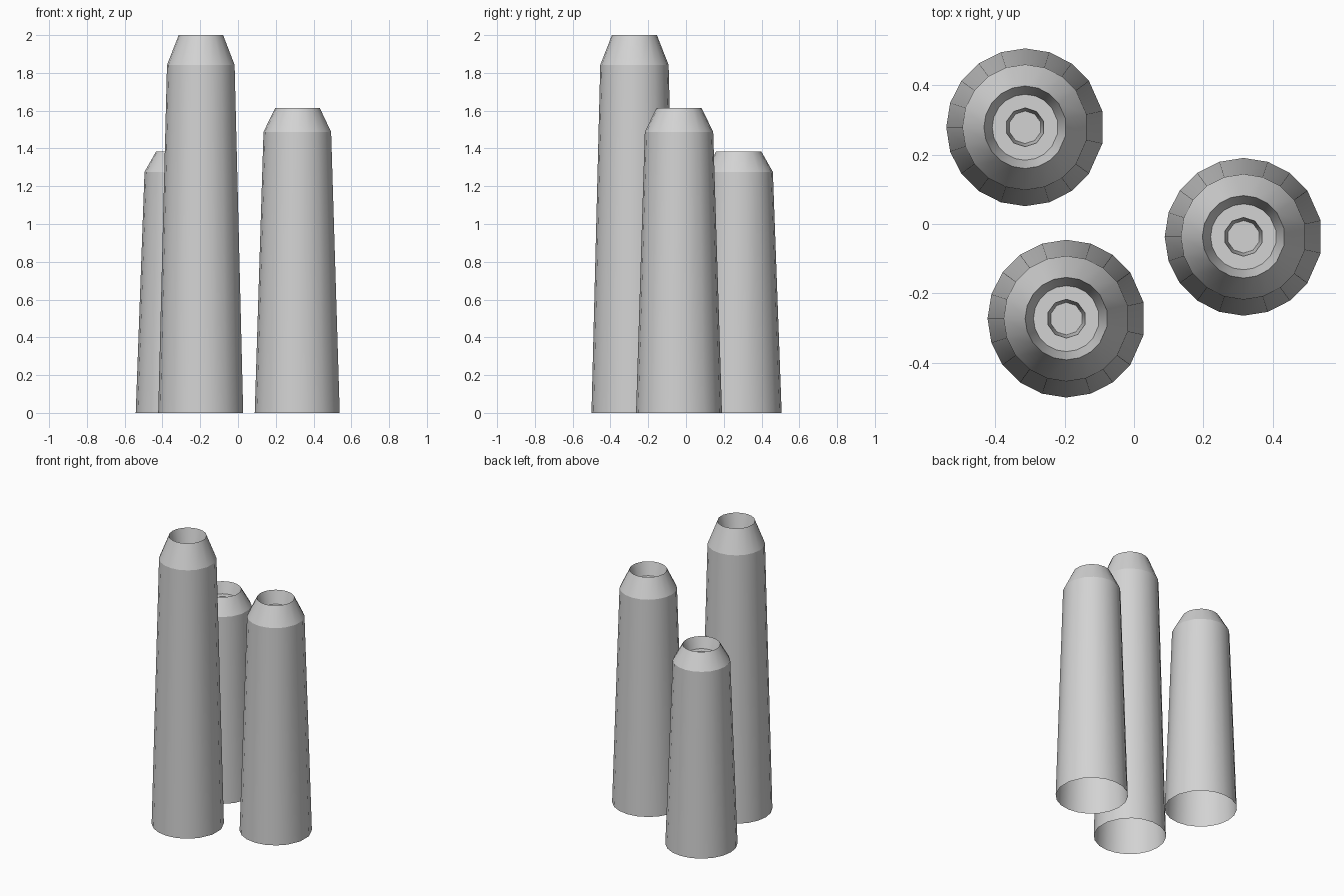
import bpy
import bmesh
from math import cos, sin, radians

if "Cube" in bpy.data.objects:
    bpy.data.objects.remove(bpy.data.objects["Cube"])

# One plain grey for everything
grey = bpy.data.materials.new("light grey")
grey.diffuse_color = (0.65, 0.65, 0.65, 1.0)
grey.use_nodes = True
grey.node_tree.nodes["Principled BSDF"].inputs["Base Color"].default_value = grey.diffuse_color

# Cross-sections: 20-gon with a wider flat on the right, and a 10-gon for the pit
OUTER = [12] + [36 + 18 * k for k in range(17)] + [348]
INNER = [18 + 36 * k for k in range(10)]


def loft(bm, profile, angles, cap=False):
    """Lathe (radius, z) points around the given angles, crisp between bands."""
    rings = [[bm.verts.new((r * cos(radians(a)), r * sin(radians(a)), z))
              for a in angles] for r, z in profile]
    n = len(angles)
    for lo, hi in zip(rings, rings[1:]):
        for i in range(n):
            j = (i + 1) % n
            bm.faces.new((lo[i], lo[j], hi[j], hi[i])).smooth = True
    if cap:
        bm.faces.new(rings[-1])
    for ring in rings:
        for i in range(n):
            edge = bm.edges.get((ring[i], ring[(i + 1) % n]))
            if edge:
                edge.smooth = False
    return rings


def ring_edges(bm, ring):
    return [bm.edges.get((ring[i], ring[(i + 1) % len(ring)])) for i in range(len(ring))]


def chimney(name, x, y, h):
    bm = bmesh.new()
    # Tapered shaft, bevelled collar, then the funnel wall going down inside
    shell = loft(bm, [(0.2275, 0), (0.181, 0.921 * h), (0.119, h),
                      (0.095, 0.945 * h)], OUTER)
    # Small closed pit in the middle of the funnel floor
    pit = loft(bm, [(0.056, 0.945 * h), (0.047, 0.875 * h)], INNER, cap=True)
    # Flat funnel floor between the two
    bmesh.ops.bridge_loops(bm, edges=ring_edges(bm, shell[-1]) + ring_edges(bm, pit[0]))
    bmesh.ops.recalc_face_normals(bm, faces=bm.faces)
    # Keep the outside facing outward
    bm.faces.ensure_lookup_table()
    side = bm.faces[0]
    if side.normal.dot(side.calc_center_median()) < 0:
        bmesh.ops.reverse_faces(bm, faces=bm.faces)
    mesh = bpy.data.meshes.new(name)
    bm.to_mesh(mesh)
    bm.free()
    mesh.materials.append(grey)
    obj = bpy.data.objects.new(name, mesh)
    obj.location = (x, y, 0)
    bpy.context.collection.objects.link(obj)


chimney("tall_tube", -0.195, -0.273, 2.0)
chimney("medium_tube", 0.316, -0.037, 1.615)
chimney("short_tube", -0.314, 0.279, 1.385)
